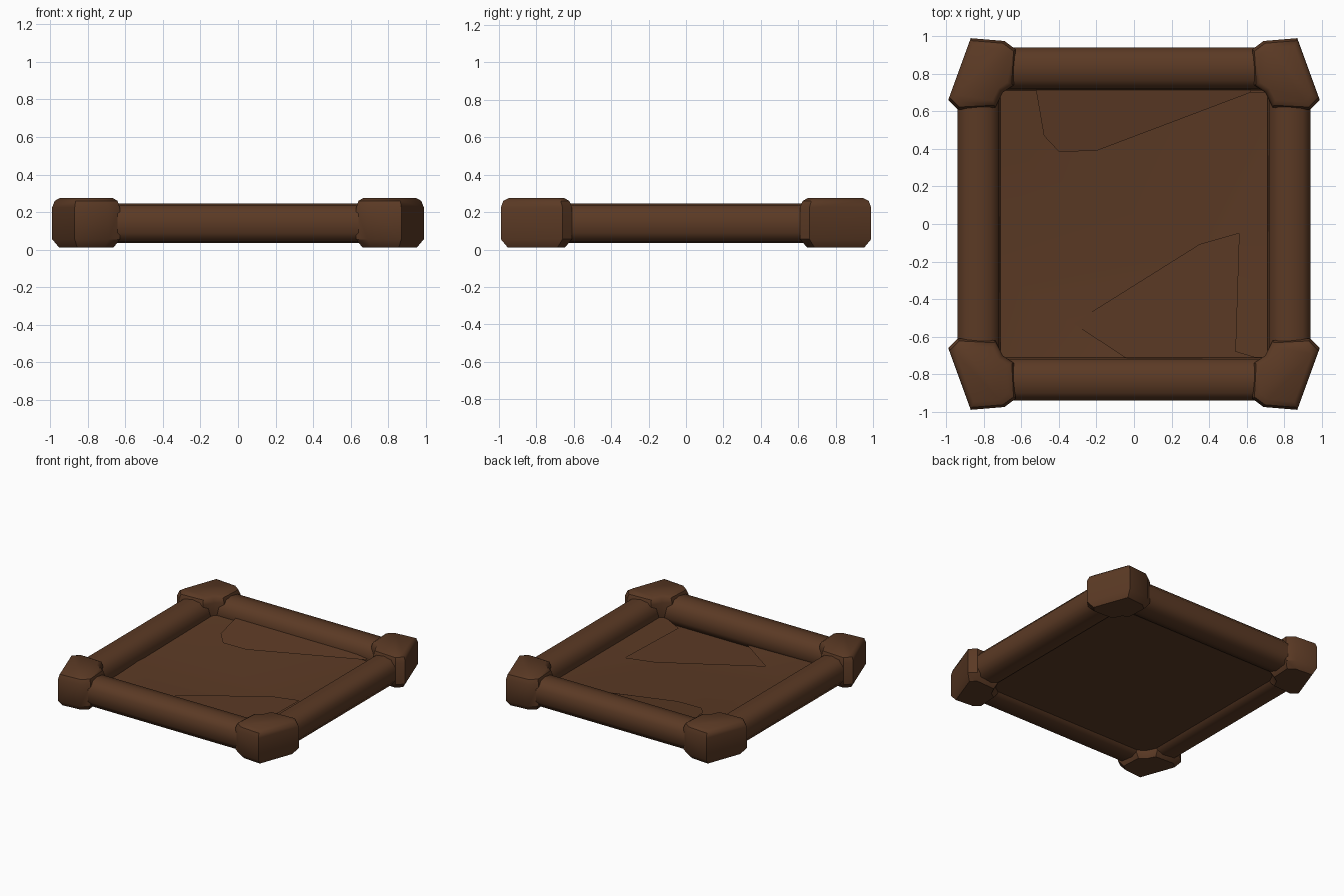
import bpy, bmesh, math

if "Cube" in bpy.data.objects:
    bpy.data.objects.remove(bpy.data.objects["Cube"])

wood = bpy.data.materials.new("dark brown wood")
wood.diffuse_color = (0.105, 0.042, 0.018, 1)
wood.use_nodes = True
wood.node_tree.nodes["Principled BSDF"].inputs["Base Color"].default_value = wood.diffuse_color


def make(name, verts, faces, angle=50, fix=True):
    me = bpy.data.meshes.new(name)
    me.from_pydata(verts, [], faces)
    if fix:
        bm = bmesh.new()
        bm.from_mesh(me)
        bmesh.ops.recalc_face_normals(bm, faces=bm.faces)
        bm.to_mesh(me)
        bm.free()
    me.materials.append(wood)
    ob = bpy.data.objects.new(name, me)
    bpy.context.collection.objects.link(ob)
    bpy.ops.object.select_all(action='DESELECT')
    ob.select_set(True)
    bpy.context.view_layer.objects.active = ob
    bpy.ops.object.shade_smooth_by_angle(angle=math.radians(angle))
    return ob


def loft(name, rings, angle=50):
    n = len(rings[0])
    verts = [p for r in rings for p in r]
    faces = [(k * n + i, k * n + (i + 1) % n, (k + 1) * n + (i + 1) % n, (k + 1) * n + i)
             for k in range(len(rings) - 1) for i in range(n)]
    faces += [tuple(range(n)), tuple(range(len(verts) - n, len(verts)))]
    return make(name, verts, faces, angle)


# Rails: rounded section (distance outward, height) swept along each side
section = [(0.94, 0.09), (0.94, 0.19), (0.90, 0.235), (0.83, 0.245), (0.765, 0.235),
           (0.72, 0.19), (0.71, 0.11), (0.74, 0.05), (0.80, 0.035), (0.90, 0.04)]
for i, side in enumerate(("right", "back", "left", "front")):
    rings = [[(d, t, z) for d, z in section] for t in (-0.76, 0.76)]
    loft(side + "_rail", rings, 60).rotation_euler.z = i * math.pi / 2

# Corner blocks: flared outline with chamfered top and bottom
outline = [(0.87, 0.99), (0.69, 0.975), (0.63, 0.93), (0.64, 0.74), (0.70, 0.70),
           (0.74, 0.62), (0.94, 0.61), (0.99, 0.66)]
levels = [(0.01, 0.80), (0.055, 1.0), (0.225, 1.0), (0.26, 0.93), (0.275, 0.78)]
for name, sx, sy in (("back_right", 1, 1), ("back_left", -1, 1),
                     ("front_left", -1, -1), ("front_right", 1, -1)):
    rings = [[(sx * (0.80 + (x - 0.80) * s), sy * (0.80 + (y - 0.80) * s), z)
              for x, y in outline] for z, s in levels]
    loft(name + "_corner", rings, 40)

# Flat underside of the tray, a sheet facing down
a = 0.75
make("tray_underside", [(-a, -a, 0.06), (-a, a, 0.06), (a, a, 0.06), (a, -a, 0.06)],
     [(0, 1, 2, 3)], fix=False)

# Uneven tray floor with an open patch at the front right
floor = [(-0.74, -0.74, 0.10), (-0.74, -0.24, 0.12), (-0.32, -0.53, 0.066),
         (0.35, -0.11, 0.08), (0.56, -0.05, 0.08), (0.54, -0.68, 0.075),
         (0.74, -0.74, 0.12), (0.74, 0.70, 0.12), (-0.74, 0.74, 0.13),
         (-0.55, 0.30, 0.08), (0.0, -0.74, 0.08)]
make("tray_floor", floor,
     [(0, 2, 1), (0, 10, 2), (1, 2, 3, 9), (3, 4, 7), (3, 7, 9), (9, 7, 8),
      (1, 9, 8), (4, 5, 6, 7)], 60, fix=False)

# Raised fold along the back of the floor
make("floor_fold", [(-0.53, 0.76, 0.15), (-0.48, 0.47, 0.13), (-0.40, 0.385, 0.11),
                    (-0.20, 0.39, 0.11), (0.62, 0.70, 0.13), (0.64, 0.76, 0.15)],
     [(0, 1, 2, 3, 4, 5)], fix=False)
